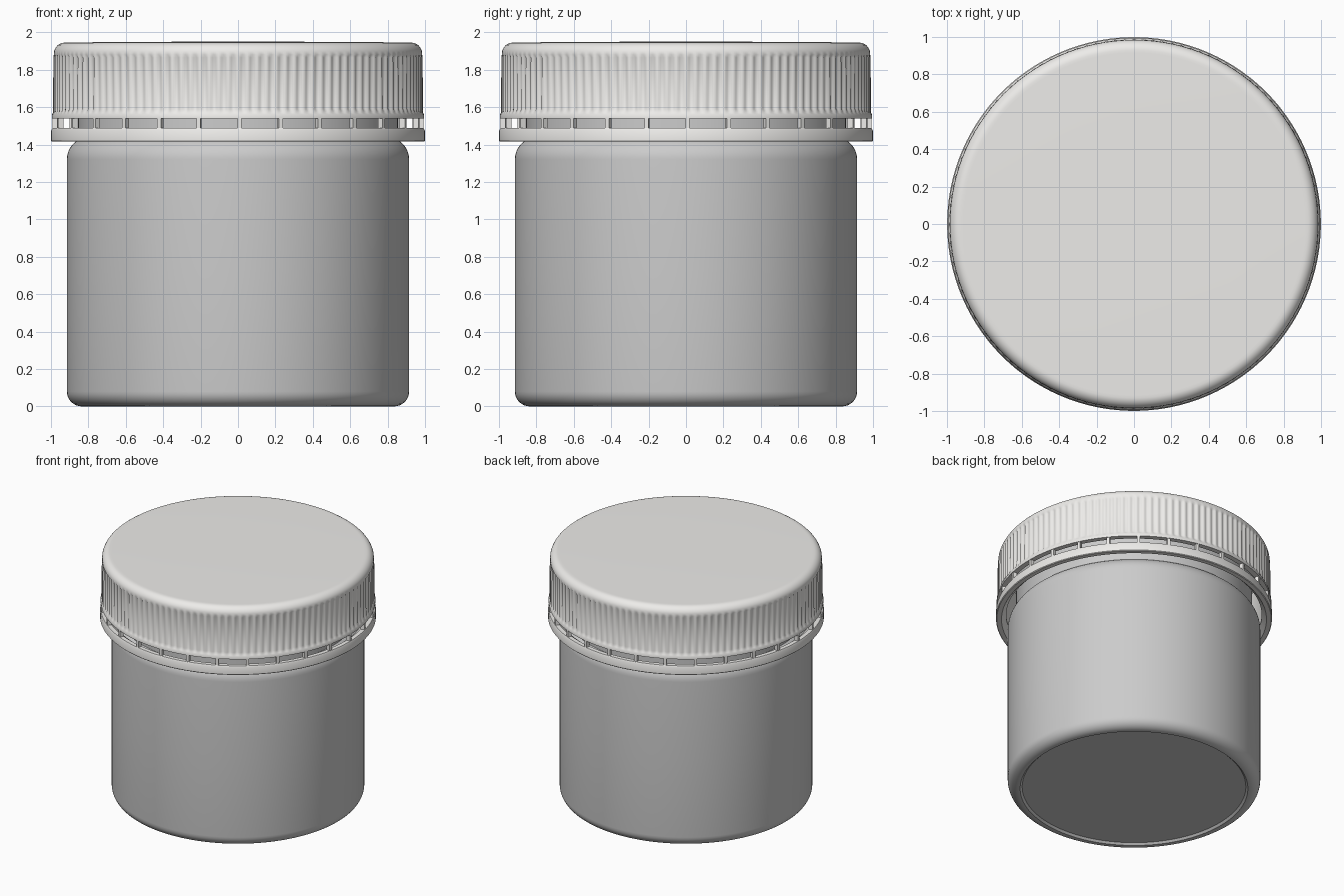
import bpy, bmesh, math
from mathutils import Matrix

if "Cube" in bpy.data.objects:
    bpy.data.objects.remove(bpy.data.objects["Cube"])

def material(name, rgb):
    m = bpy.data.materials.new(name)
    m.diffuse_color = (*rgb, 1)
    m.use_nodes = True
    m.node_tree.nodes["Principled BSDF"].inputs["Base Color"].default_value = m.diffuse_color
    return m

JAR = material("cool_white", (0.82, 0.84, 0.83))
LID = material("warm_white", (0.85, 0.84, 0.82))
RIBS, BRIDGES = 120, 28

def finish(bm, name, mat, angle=35):
    bmesh.ops.recalc_face_normals(bm, faces=bm.faces)
    me = bpy.data.meshes.new(name)
    bm.to_mesh(me)
    bm.free()
    ob = bpy.data.objects.new(name, me)
    bpy.context.collection.objects.link(ob)
    me.materials.append(mat)
    bpy.ops.object.select_all(action='DESELECT')
    ob.select_set(True)
    bpy.context.view_layer.objects.active = ob
    bpy.ops.object.shade_smooth_by_angle(angle=math.radians(angle))
    return ob

def arc(cr, cz, rad, a0, a1, n=6):
    """Rounded corner as (radius, z) profile points, angles in degrees."""
    out = []
    for i in range(n + 1):
        a = math.radians(a0 + (a1 - a0) * i / n)
        out.append((cr + rad * math.cos(a), cz + rad * math.sin(a)))
    return out

def revolve(name, profile, segs, mat, closed=False, angle=35):
    """Spin (r, z[, rib depth]) points round z; r = 0 ends become poles."""
    bm = bmesh.new()
    rings = []
    for p in profile:
        r, z = p[:2]
        depth = p[2] if len(p) > 2 else 0
        if r == 0:
            rings.append([bm.verts.new((0, 0, z))] * segs)
            continue
        ring = []
        for i in range(segs):
            t = math.tau * i / segs
            q = r - depth * (0.5 - 0.5 * math.cos(RIBS * t))
            ring.append(bm.verts.new((q * math.cos(t), q * math.sin(t), z)))
        rings.append(ring)
    pairs = list(zip(rings, rings[1:]))
    if closed:
        pairs.append((rings[-1], rings[0]))
    for a, b in pairs:
        for i in range(segs):
            j = (i + 1) % segs
            bm.faces.new(list(dict.fromkeys((a[i], a[j], b[j], b[i]))))
    return finish(bm, name, mat, angle)

# Jar: recessed base, rounded foot, straight wall, shoulder, neck, hollow inside
jar = [(0, 0.015), (0.81, 0.015), (0.825, 0.0)]
jar += arc(0.835, 0.08, 0.08, -90, 0, 8)
jar += [(0.915, 0.7)]
jar += arc(0.795, 1.32, 0.12, 0, 60, 8)
jar += [(0.855, 1.45), (0.855, 1.86), (0.80, 1.86), (0.80, 1.42),
        (0.865, 1.3), (0.865, 0.1), (0.82, 0.05), (0, 0.05)]
revolve("jar_body", jar, 160, JAR)

# Screw cap: domed edge, ribbed skirt, flared lower rim, inner wall
cap = [(0, 1.95), (0.6, 1.949), (0.915, 1.945)]
cap += arc(0.925, 1.885, 0.06, 85, 15, 6)
cap += [(0.985, 1.88), (0.987, 1.865, 0.012), (0.989, 1.59, 0.012),
        (0.989, 1.57), (0.995, 1.56), (0.995, 1.54), (0.955, 1.54),
        (0.945, 1.58), (0.945, 1.86), (0.92, 1.88), (0, 1.88)]
revolve("screw_cap", cap, RIBS * 6, LID, angle=40)

# Tamper ring below the cap
ring = [(0.96, 1.415), (0.994, 1.415), (0.999, 1.42), (0.999, 1.475),
        (0.993, 1.487), (0.96, 1.487), (0.925, 1.46), (0.925, 1.45)]
revolve("tamper_ring", ring, 192, LID, closed=True)

# Small bridges joining the ring to the cap
bm = bmesh.new()
for i in range(BRIDGES):
    m = (Matrix.Rotation(math.tau * i / BRIDGES + math.radians(0.5), 4, 'Z')
         @ Matrix.Translation((0.976, 0, 1.513))
         @ Matrix.Diagonal((0.03, 0.022, 0.06, 1)))
    bmesh.ops.create_cube(bm, size=1, matrix=m)
finish(bm, "tamper_bridges", LID)
